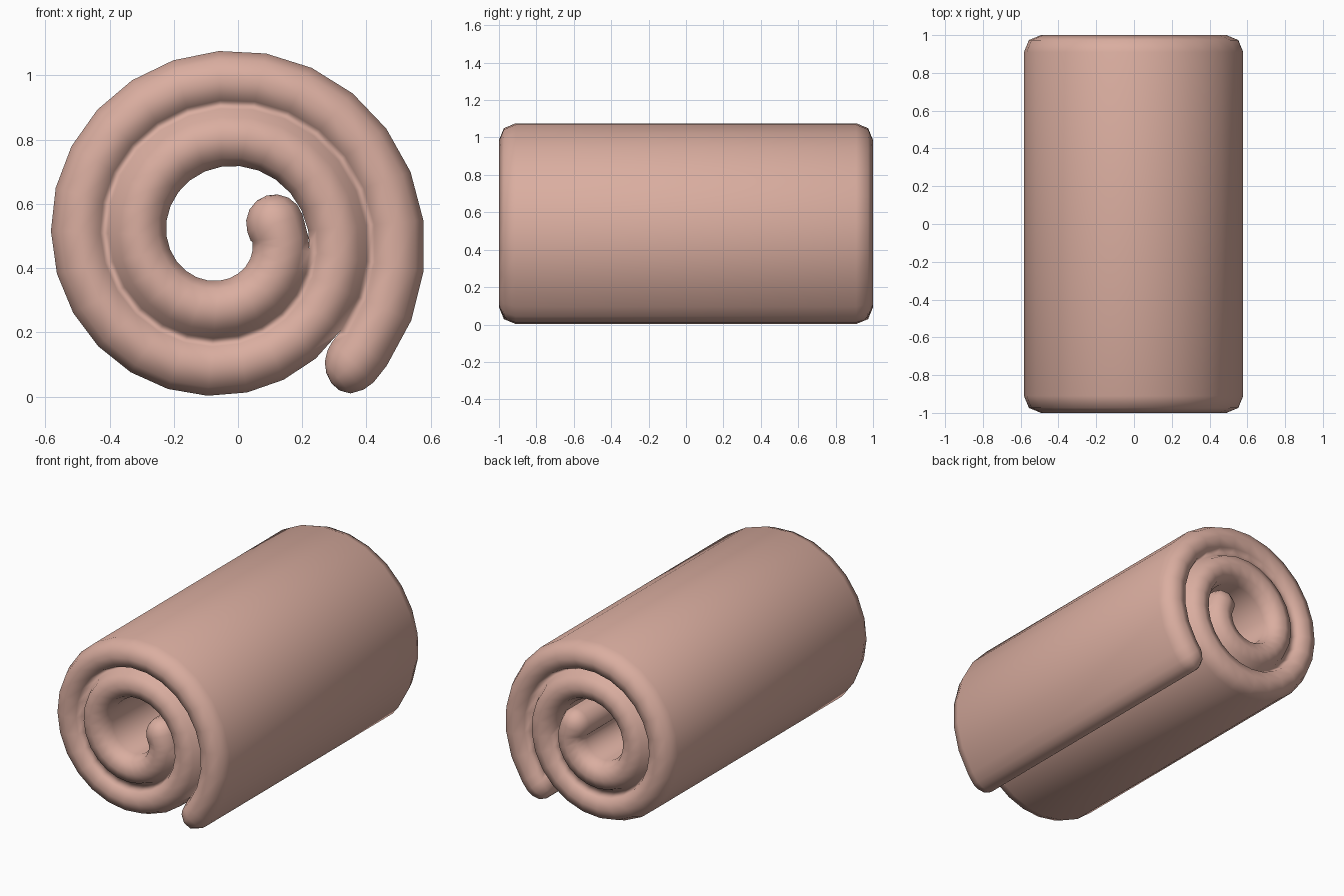
import bpy, bmesh, math

if "Cube" in bpy.data.objects:
    bpy.data.objects.remove(bpy.data.objects["Cube"])

H = 0.09            # half thickness of the cloth, also the edge rounding radius
CORE = 1.0 - H      # half length of the flat part along y
CX, CZ = -0.045, 0.495

def spiral(deg, half):
    """Station on the spiral: x, z, normal angle, half thickness."""
    a = math.radians(deg)
    r = 0.537 - 0.18 * deg / 360
    return CX + r * math.cos(a), CZ + r * math.sin(a), a, half

q = math.sqrt(0.5)
# rounded outer flap end
stations = [spiral(-53.5, 0.0), spiral(-52.8, H * 0.383),
            spiral(-50.8, H * q), spiral(-47.3, H * 0.924), spiral(-44, H)]
# spiral body, 25 steps per turn
a = -38.2
while a < 711:
    stations.append(spiral(a, H))
    a += 14.4
# rounded inner end, unrolling slightly
n = math.radians(17)
tx, tz = -math.sin(n), math.cos(n)
stations.append((0.129, 0.492, math.radians(4), H))
for f in (0, 0.383, q, 0.924, 1):
    d = H * f
    stations.append((0.115 + tx * d, 0.54 + tz * d, n, H * math.sqrt(max(0, 1 - f * f))))

# cross-section: long strip with half-octagon ends, as (offset, y)
def section(h):
    pts = []
    for k in range(5):
        t = math.pi * k / 4
        pts.append((h * math.cos(t), CORE + h * math.sin(t)))
    return pts + [(-o, -y) for o, y in pts]

bm = bmesh.new()
rings = []
for x, z, ang, h in stations:
    rings.append([bm.verts.new((x + o * math.cos(ang), y, z + o * math.sin(ang)))
                  for o, y in section(h)])
for r0, r1 in zip(rings, rings[1:]):
    for i in range(10):
        j = (i + 1) % 10
        bm.faces.new((r0[i], r0[j], r1[j], r1[i]))
bmesh.ops.remove_doubles(bm, verts=bm.verts, dist=1e-4)
bmesh.ops.recalc_face_normals(bm, faces=bm.faces)
for f in bm.faces:
    f.smooth = True

mesh = bpy.data.meshes.new("rolled_towel")
bm.to_mesh(mesh)
bm.free()
mat = bpy.data.materials.new("dusty pink")
mat.diffuse_color = (0.70, 0.42, 0.35, 1)
mat.use_nodes = True
mat.node_tree.nodes["Principled BSDF"].inputs["Base Color"].default_value = mat.diffuse_color
mesh.materials.append(mat)
towel = bpy.data.objects.new("rolled_towel", mesh)
bpy.context.collection.objects.link(towel)
